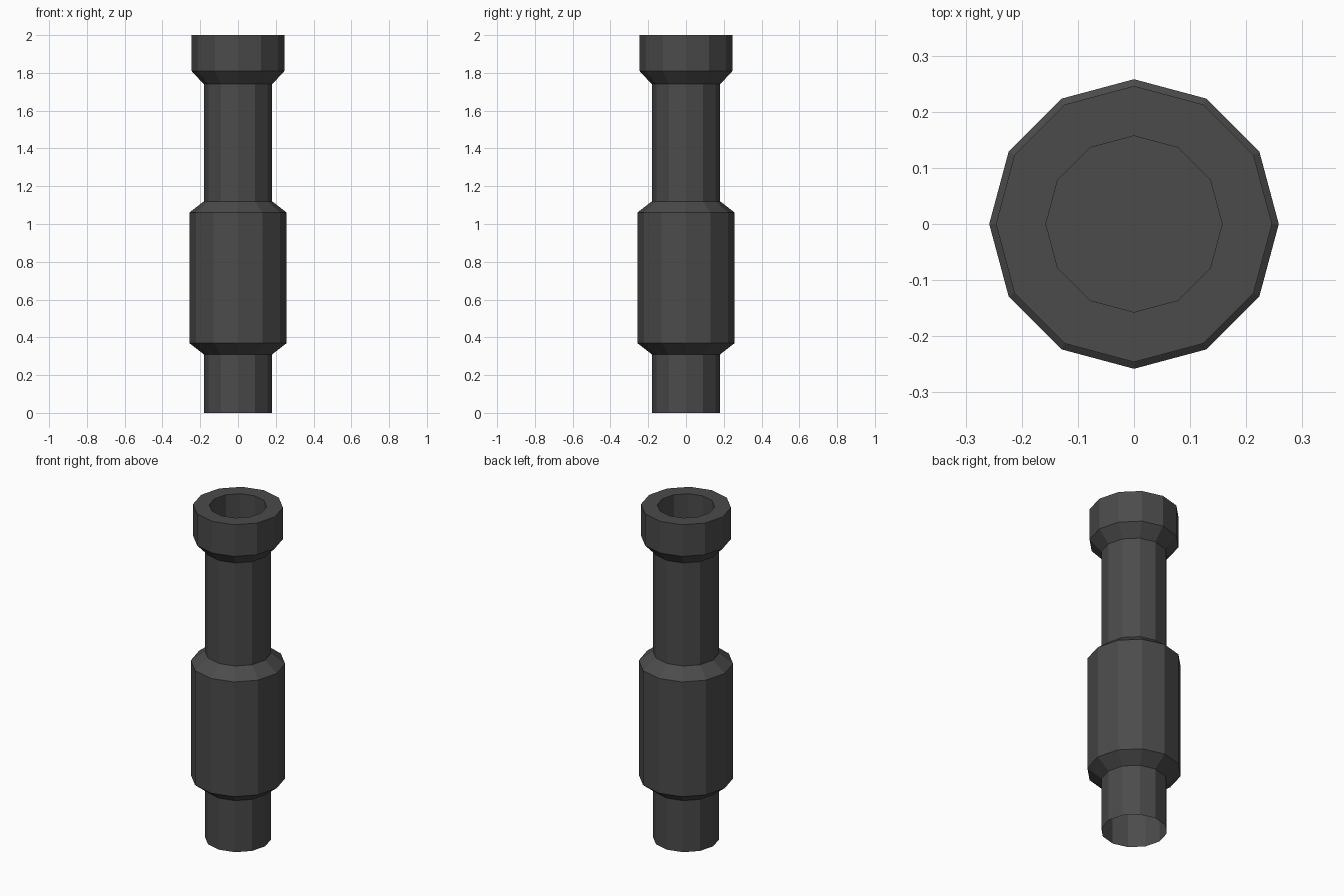
import bpy, bmesh
from math import cos, sin, pi

if "Cube" in bpy.data.objects:
    bpy.data.objects.remove(bpy.data.objects["Cube"])

SIDES = 12

# Outer profile from the open bottom up, then over the rim and into the bore (radius, z)
PROFILE = [(0.181, 0.0), (0.181, 0.31), (0.258, 0.37), (0.258, 1.06),
           (0.181, 1.12), (0.181, 1.74), (0.246, 1.81), (0.246, 2.0),
           (0.157, 2.0), (0.157, 1.78)]


def lathe(name, profile):
    bm = bmesh.new()
    rings = [[bm.verts.new((r * cos(2 * pi * i / SIDES), r * sin(2 * pi * i / SIDES), z))
              for i in range(SIDES)] for r, z in profile]
    for low, high in zip(rings, rings[1:]):
        for i in range(SIDES):
            j = (i + 1) % SIDES
            bm.faces.new((low[i], low[j], high[j], high[i]))
    bm.faces.new(rings[-1])  # floor of the bore
    mesh = bpy.data.meshes.new(name)
    bm.to_mesh(mesh)
    bm.free()
    obj = bpy.data.objects.new(name, mesh)
    bpy.context.collection.objects.link(obj)
    return obj


# Stepped tube, with a dark grey finish
tube = lathe("stepped_tube", PROFILE)
mat = bpy.data.materials.new("dark_grey")
mat.diffuse_color = (0.07, 0.07, 0.07, 1)
mat.use_nodes = True
mat.node_tree.nodes["Principled BSDF"].inputs["Base Color"].default_value = mat.diffuse_color
tube.data.materials.append(mat)
